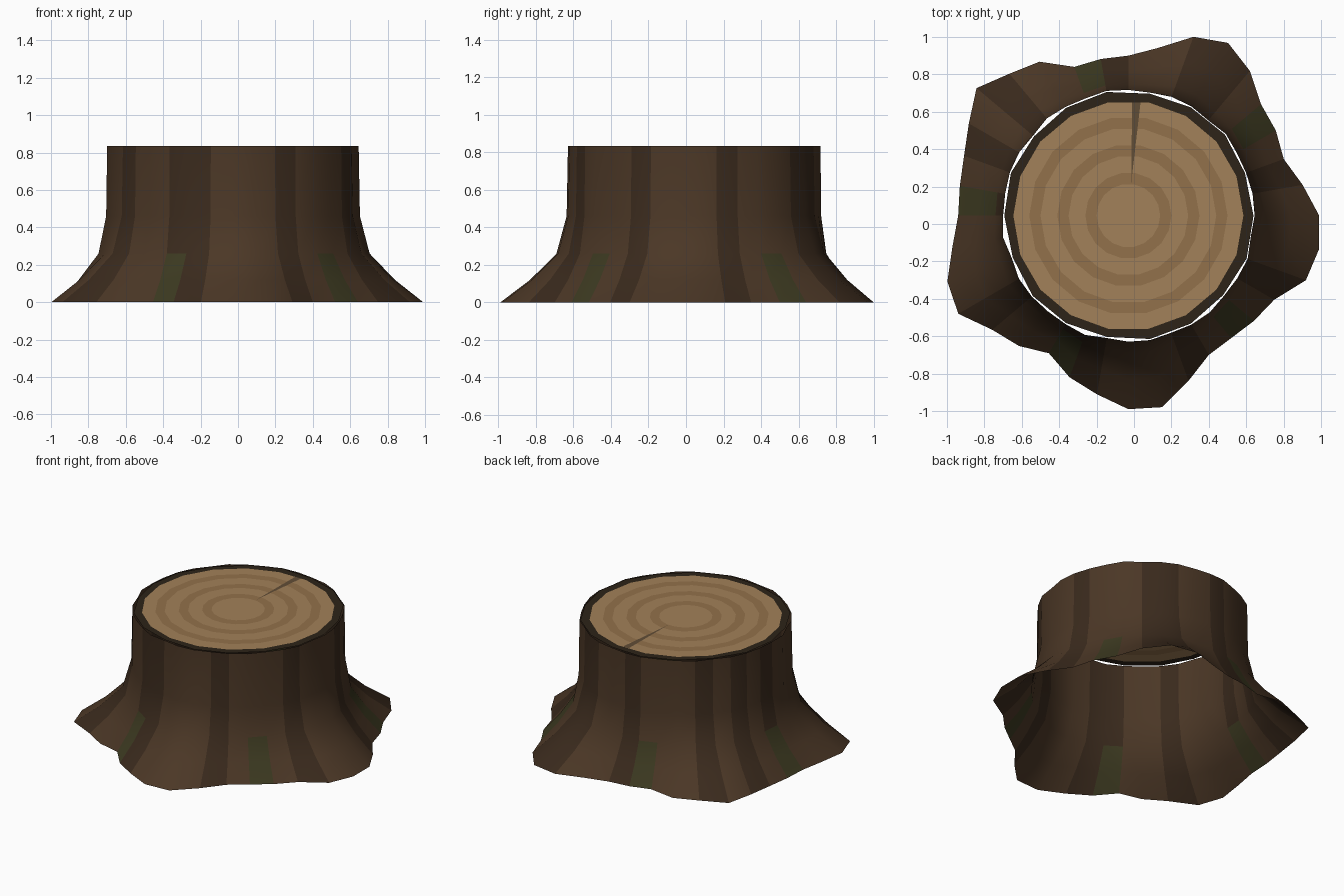
import bpy, bmesh, math

if "Cube" in bpy.data.objects:
    bpy.data.objects.remove(bpy.data.objects["Cube"])

CX, CY, TOP = -0.03, 0.045, 0.835
N = 36


def material(name, rgb):
    m = bpy.data.materials.new(name)
    m.diffuse_color = (*rgb, 1)
    m.use_nodes = True
    m.node_tree.nodes["Principled BSDF"].inputs["Base Color"].default_value = m.diffuse_color
    return m


bark = material("bark", (0.070, 0.038, 0.019))
bark_dark = material("bark_groove", (0.042, 0.023, 0.012))
moss = material("moss", (0.046, 0.042, 0.015))
rim = material("bark_rim", (0.026, 0.017, 0.009))
wood = material("cut_wood", (0.36, 0.22, 0.10))
ring_wood = material("growth_ring", (0.29, 0.165, 0.070))
crack_mat = material("crack", (0.12, 0.075, 0.037))


def build(name, rings, mats, pick, closed_center=None):
    """Loft closed rings of points; pick(row, column) chooses the material."""
    bm = bmesh.new()
    loops = [[bm.verts.new(p) for p in ring] for ring in rings]
    n = len(loops[0])
    for j in range(len(loops) - 1):
        for i in range(n):
            k = (i + 1) % n
            f = bm.faces.new((loops[j][i], loops[j][k], loops[j + 1][k], loops[j + 1][i]))
            f.material_index = pick(j, i)
    if closed_center:
        c = bm.verts.new(closed_center)
        for i in range(n):
            f = bm.faces.new((loops[-1][i], loops[-1][(i + 1) % n], c))
            f.material_index = pick(len(loops) - 1, i)
    me = bpy.data.meshes.new(name)
    bm.to_mesh(me)
    bm.free()
    for m in mats:
        me.materials.append(m)
    ob = bpy.data.objects.new(name, me)
    bpy.context.collection.objects.link(ob)
    for p in me.polygons:
        p.use_smooth = True
    return ob


def polar(r, a, z):
    return (CX + r * math.cos(a), CY + r * math.sin(a), z)


# Root outline: radius every 10 degrees, clockwise from +x
root = [1.02, 1.035, 1.01, .90, .876, .855, .86, .94, 1.04, 1.035, .97, .92,
        .85, .91, .95, 1.05, 1.03, .955, .91, .915, .935, .985, 1.06, .99,
        .95, .846, .85, .855, .91, 1.017, 1.066, 1.01, .926, .91, .884, .946]
root = [root[-i % N] for i in range(N)]           # counter-clockwise


def trunk_r(i):
    return 0.672 + 0.006 * math.sin(i * 2.1) + 0.003 * math.cos(i * 3.3)


# Open bark shell, flaring into the roots
profile = [(0, 1), (0.12, 0.56), (0.26, 0.17), (0.46, 0.02), (TOP, 0)]
rings = [[polar(trunk_r(i) + f * (root[i] - trunk_r(i)), math.tau * i / N, z)
          for i in range(N)] for z, f in profile]


def bark_tone(j, i):
    if j in (0, 1) and i % 7 == 3:
        return 2
    return 1 if i % 4 == 1 or i % 9 == 6 else 0


build("bark_shell", rings, [bark, bark_dark, moss], bark_tone)

# Flat cut top: half as many sides as the shell, with a dark bark rim
cap_r = [None, 0.615, 0.53, 0.47, 0.38, 0.32, 0.23, 0.17]
cap = [[polar((trunk_r(2 * i) - 0.006) if r is None else r, math.tau * i / 18, TOP)
        for i in range(18)] for r in cap_r]
build("cut_top", cap, [rim, wood, ring_wood],
      lambda j, i: 0 if j == 0 else 1 + (j + 1) % 2, (CX, CY, TOP))

# Drying crack on the cut face
me = bpy.data.meshes.new("crack")
me.from_pydata([(-0.015, 0.22, TOP + .001), (0.035, 0.65, TOP + .001),
                (-0.01, 0.65, TOP + .001)], [], [(0, 1, 2)])
me.materials.append(crack_mat)
bpy.context.collection.objects.link(bpy.data.objects.new("crack", me))
